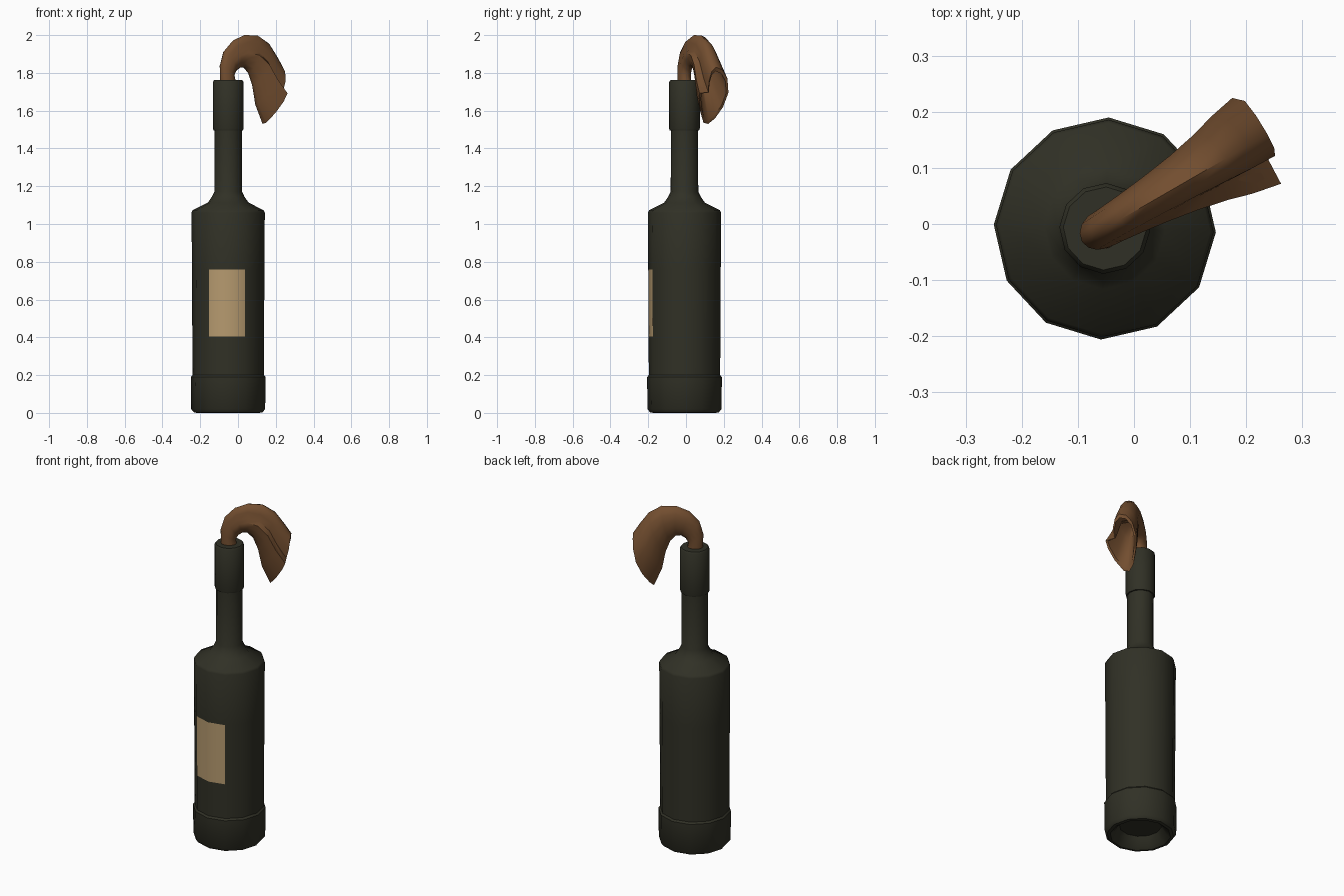
import bpy, bmesh, math
from mathutils import Vector

if "Cube" in bpy.data.objects:
    bpy.data.objects.remove(bpy.data.objects["Cube"])

AXIS = Vector((-0.052, -0.008, 0))
SIDES = 12
TURN = math.radians(-2)


def material(name, rgb):
    m = bpy.data.materials.new(name)
    m.diffuse_color = (*rgb, 1)
    m.use_nodes = True
    m.node_tree.nodes["Principled BSDF"].inputs["Base Color"].default_value = m.diffuse_color
    return m


glass = material("dark_green_glass", (0.030, 0.030, 0.019))
paper = material("tan_paper", (0.47, 0.325, 0.16))
cloth = material("brown_cloth", (0.17, 0.076, 0.029))


def loft(name, rings, mats, angle):
    """Skin a list of closed rings, with caps on both ends."""
    bm = bmesh.new()
    loops = [[bm.verts.new(p) for p in r] for r in rings]
    n = len(loops[0])
    for a, b in zip(loops, loops[1:]):
        for i in range(n):
            j = (i + 1) % n
            bm.faces.new((a[i], a[j], b[j], b[i]))
    bm.faces.new(loops[0][::-1])
    bm.faces.new(loops[-1])
    bmesh.ops.recalc_face_normals(bm, faces=bm.faces[:])
    me = bpy.data.meshes.new(name)
    bm.to_mesh(me)
    bm.free()
    ob = bpy.data.objects.new(name, me)
    bpy.context.collection.objects.link(ob)
    for m in mats:
        me.materials.append(m)
    bpy.ops.object.select_all(action='DESELECT')
    ob.select_set(True)
    bpy.context.view_layer.objects.active = ob
    bpy.ops.object.shade_smooth_by_angle(angle=math.radians(angle))
    return ob


def lathe(name, profile, mats):
    rings = []
    for r, z in profile:
        rings.append([AXIS + Vector((r * math.cos(TURN + k * math.tau / SIDES),
                                     r * math.sin(TURN + k * math.tau / SIDES), z))
                      for k in range(SIDES)])
    return loft(name, rings, mats, 40)


# Bottle: hollowed foot, thick base band, body, shoulder and neck
bottle = lathe("bottle", [
    (0.115, 0.06), (0.145, 0.015), (0.165, 0.0), (0.182, 0.003), (0.196, 0.02),
    (0.198, 0.19), (0.189, 0.2), (0.190, 0.405), (0.192, 0.76), (0.194, 1.06),
    (0.188, 1.073), (0.108, 1.113), (0.086, 1.145), (0.073, 1.172),
    (0.072, 1.51)], [glass, paper])

# Paper label: the two front panels between the label rings
for p in bottle.data.polygons:
    d = p.center - AXIS
    if 0.41 < p.center.z < 0.75:
        if -122 < math.degrees(math.atan2(d.y, d.x)) < -62:
            p.material_index = 1

# Collar around the mouth
lathe("neck_collar", [(0.070, 1.495), (0.078, 1.496), (0.081, 1.505),
                      (0.081, 1.752), (0.074, 1.762), (0.03, 1.762)], [glass])

# Rag: outer and inner edge of the bend (u, z) and half width per section
stations = [
    (-.045, 1.74, .045, 1.74, .035), (-.047, 1.84, .035, 1.785, .035),
    (-.025, 1.915, .05, 1.812, .036), (.03, 1.972, .075, 1.828, .040),
    (.10, 2.0, .10, 1.826, .046), (.18, 1.998, .13, 1.795, .055),
    (.25, 1.955, .155, 1.73, .066), (.297, 1.89, .175, 1.63, .078),
    (.335, 1.83, .22, 1.53, .088)]
# Folded cross-section at the loose end (share from outer to inner edge, side)
fold = [(0, 0), (.05, .45), (.2, .82), (.45, 1), (.7, .85), (.9, .55), (1, .2),
        (.98, -.15), (.8, -.6), (.6, -.9), (.46, -1), (.44, -.4), (.25, -.45),
        (.08, -.3)]
U = Vector((math.cos(math.radians(30)), math.sin(math.radians(30)), 0))
V = Vector((-U.y, U.x, 0))
rings = []
for s, (ou, oz, iu, iz, w) in enumerate(stations):
    t = s / (len(stations) - 1)
    ring = []
    for k, (f, v) in enumerate(fold):
        a = k * math.tau / len(fold)
        f = (1 - t) * (1 - math.cos(a)) / 2 + t * f
        v = (1 - t) * math.sin(a) + t * v
        u = ou + (iu - ou) * f + 0.03 * t ** 3 * math.sin(math.pi * f)
        ring.append(AXIS + U * u + V * (v * w) + Vector((0, 0, oz + (iz - oz) * f)))
    rings.append(ring)

# Open end: turn the skin back inside to make a hollow
for src, scale in ((-1, 0.86), (-3, 0.72), (-5, 0.5)):
    r = rings[len(stations) + src]
    c = sum(r, Vector()) / len(r)
    rings.append([c + (p - c) * scale for p in r])
loft("cloth_rag", rings, [cloth], 50)
